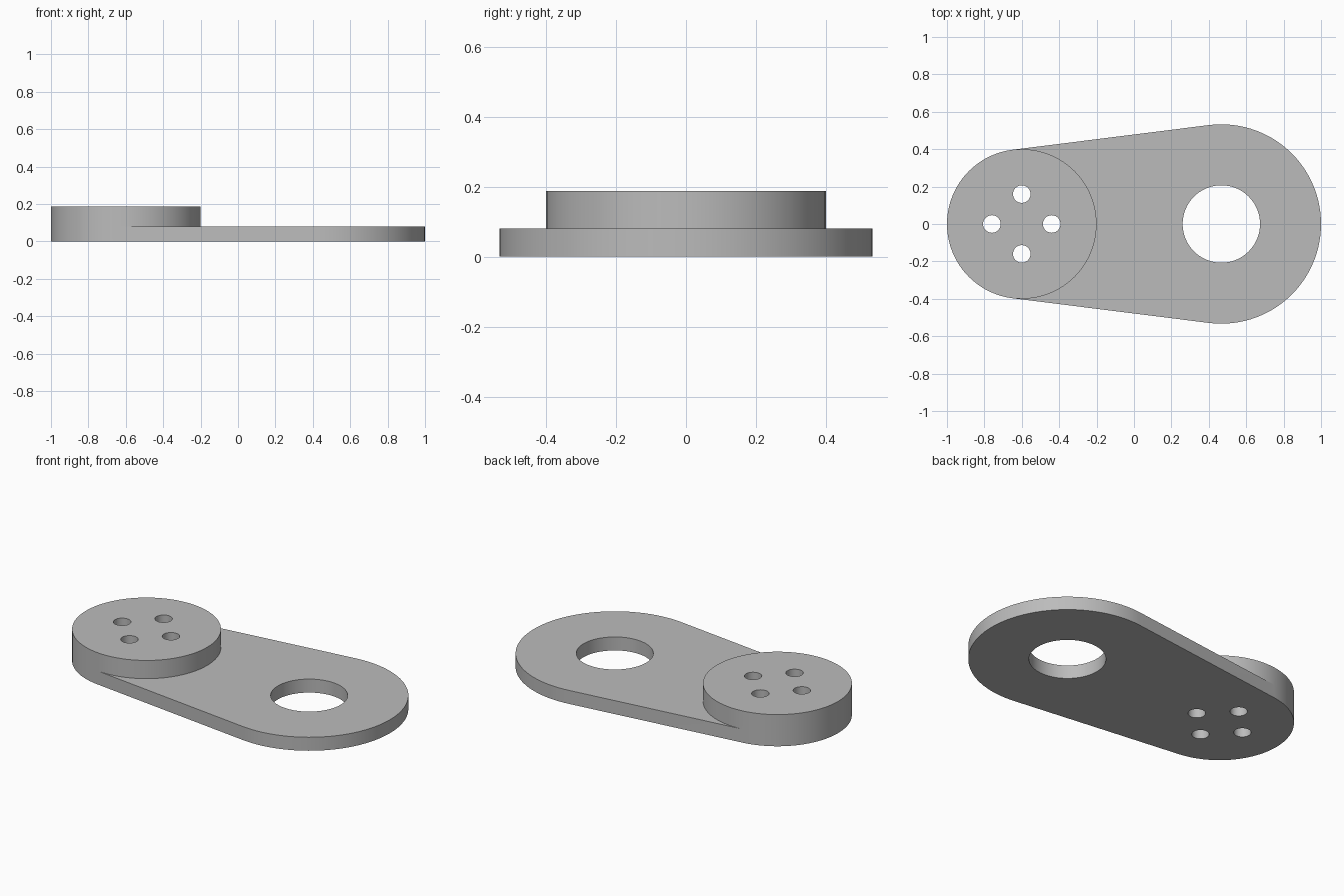
import bpy
import bmesh
from math import acos, cos, sin, pi, radians

if "Cube" in bpy.data.objects:
    bpy.data.objects.remove(bpy.data.objects["Cube"], do_unlink=True)

# Main dimensions
BIG_X, BIG_R = 0.467, 0.533
SMALL_X, SMALL_R = -0.6, 0.4
BORE_R, BOLT_R, BOLT_OFFSET = 0.207, 0.047, 0.16
PLATE_Z, BOSS_Z = 0.08, 0.188


def arc(cx, cy, r, start, end, steps):
    """Points along an arc, both ends included."""
    angles = [start + (end - start) * i / steps for i in range(steps + 1)]
    return [(cx + r * cos(t), cy + r * sin(t)) for t in angles]


def circle(cx, cy, r, steps):
    return arc(cx, cy, r, 0, 2 * pi, steps)[:-1]


def wall(bm, loop, low, high):
    """Upright band following a closed loop."""
    rings = [[bm.verts.new((x, y, z)) for x, y in loop] for z in (low, high)]
    for i in range(len(loop)):
        j = (i + 1) % len(loop)
        bm.faces.new((rings[0][i], rings[0][j], rings[1][j], rings[1][i]))


def cap(bm, loops, z):
    """Flat face bounded by the first loop, with the others as holes."""
    edges = []
    for loop in loops:
        verts = [bm.verts.new((x, y, z)) for x, y in loop]
        edges += [bm.edges.new((verts[i - 1], verts[i])) for i in range(len(verts))]
    bmesh.ops.triangle_fill(bm, use_beauty=True, edges=edges, normal=(0, 0, 1))


# Outlines: two arcs joined by their common tangents
tangent = acos((SMALL_R - BIG_R) / (BIG_X - SMALL_X))
big_arc = arc(BIG_X, 0, BIG_R, -tangent, tangent, 56)
outer_arc = arc(SMALL_X, 0, SMALL_R, tangent, 2 * pi - tangent, 44)
inner_arc = arc(SMALL_X, 0, SMALL_R, -tangent, tangent, 52)
plate_outline = big_arc + outer_arc
boss_outline = outer_arc + inner_arc[1:-1]
ledge_outline = big_arc + inner_arc[::-1]

# Bore and bolt holes
bore = circle(BIG_X, 0, BORE_R, 64)
bolts = [circle(SMALL_X + BOLT_OFFSET * cos(k * pi / 2),
                BOLT_OFFSET * sin(k * pi / 2), BOLT_R, 32) for k in range(4)]

# One solid: tapered plate with the raised round boss
bm = bmesh.new()
cap(bm, [plate_outline, bore] + bolts, 0)
cap(bm, [ledge_outline, bore], PLATE_Z)
cap(bm, [boss_outline] + bolts, BOSS_Z)
wall(bm, plate_outline, 0, PLATE_Z)
wall(bm, boss_outline, PLATE_Z, BOSS_Z)
wall(bm, bore, 0, PLATE_Z)
for bolt in bolts:
    wall(bm, bolt, 0, BOSS_Z)
bmesh.ops.remove_doubles(bm, verts=bm.verts, dist=0.0001)
bmesh.ops.recalc_face_normals(bm, faces=bm.faces)

mesh = bpy.data.meshes.new("lever_plate_with_boss")
bm.to_mesh(mesh)
bm.free()
lever = bpy.data.objects.new("lever_plate_with_boss", mesh)
bpy.context.collection.objects.link(lever)

# Plain grey metal
grey = bpy.data.materials.new("light_grey")
grey.use_nodes = True
colour = (0.5, 0.5, 0.5, 1)
grey.diffuse_color = colour
grey.node_tree.nodes["Principled BSDF"].inputs["Base Color"].default_value = colour
mesh.materials.append(grey)

bpy.ops.object.select_all(action="DESELECT")
lever.select_set(True)
bpy.context.view_layer.objects.active = lever
bpy.ops.object.shade_smooth_by_angle(angle=radians(30))
